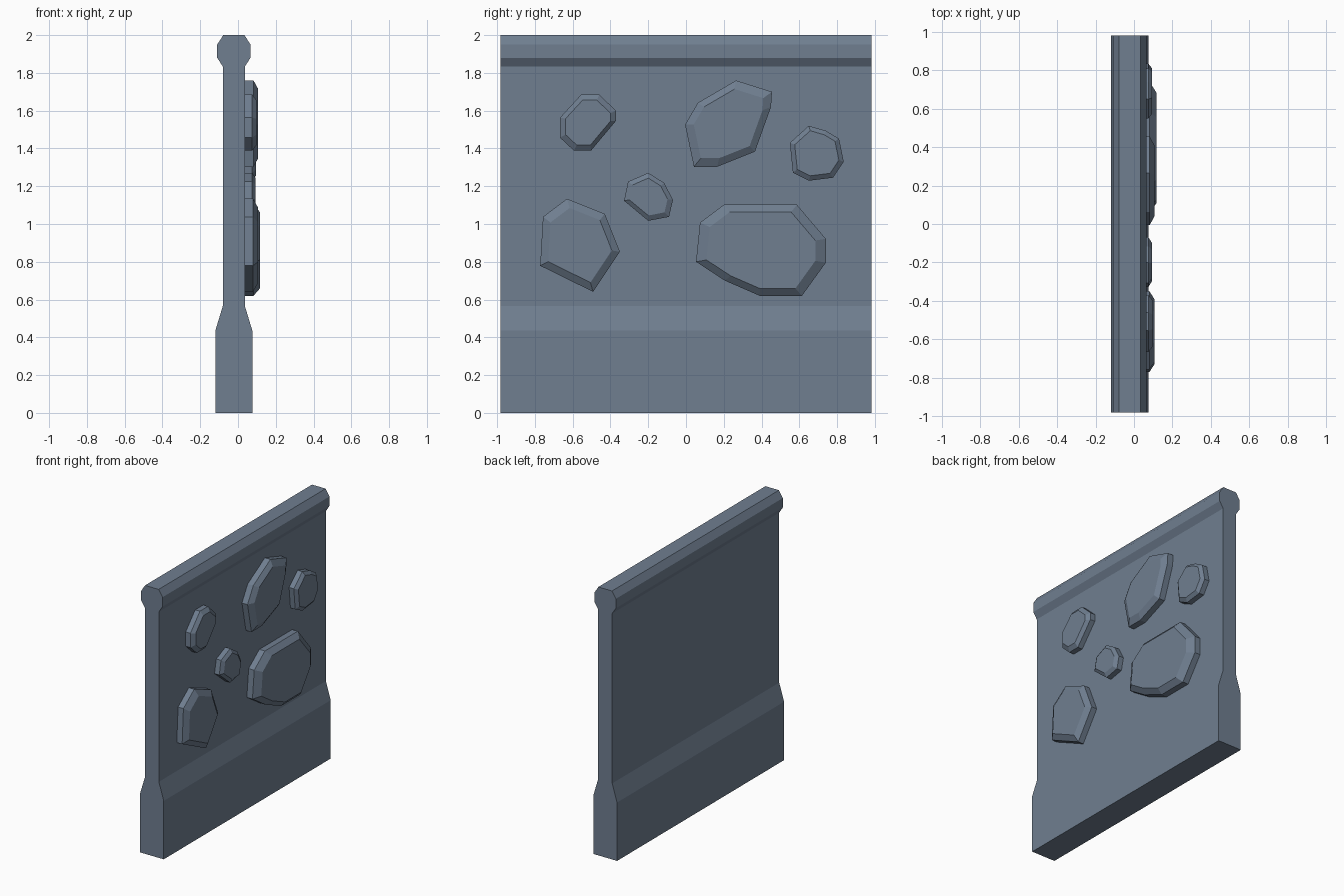
import bpy, bmesh

if "Cube" in bpy.data.objects:
    bpy.data.objects.remove(bpy.data.objects["Cube"])

slate = bpy.data.materials.new("slate_blue_grey")
slate.diffuse_color = (0.16, 0.21, 0.28, 1)
slate.use_nodes = True
slate.node_tree.nodes["Principled BSDF"].inputs["Base Color"].default_value = slate.diffuse_color


def loft(name, rings):
    """Closed solid through rings of equal point count, capped at both ends."""
    bm = bmesh.new()
    vr = [[bm.verts.new(p) for p in ring] for ring in rings]
    n = len(vr[0])
    for a, b in zip(vr, vr[1:]):
        for i in range(n):
            j = (i + 1) % n
            bm.faces.new((a[i], a[j], b[j], b[i]))
    bm.faces.new(vr[0][::-1])
    bm.faces.new(vr[-1])
    bmesh.ops.recalc_face_normals(bm, faces=bm.faces)
    me = bpy.data.meshes.new(name)
    bm.to_mesh(me)
    bm.free()
    me.materials.append(slate)
    ob = bpy.data.objects.new(name, me)
    bpy.context.collection.objects.link(ob)
    return ob


# Wall: cross-section mirrored about its mid-plane, run along y
MID, HALF_LEN = -0.022, 0.983
half = [(0.098, 0), (0.098, 0.435), (0.058, 0.567), (0.058, 1.833),
        (0.088, 1.88), (0.088, 1.95), (0.056, 2.0)]
profile = [(MID + w, z) for w, z in half] + [(MID - w, z) for w, z in reversed(half)]
loft("wall", [[(x, y, z) for x, z in profile] for y in (-HALF_LEN, HALF_LEN)])

# Raised stones on the +x face: (name, rim height, top height, inset scale, outline y/z)
stones = [
    ("stone_upper_left", 0.075, 0.098, 0.80,
     [(-.555, 1.685), (-.46, 1.685), (-.37, 1.6), (-.37, 1.547),
      (-.503, 1.388), (-.593, 1.388), (-.667, 1.457), (-.667, 1.563)]),
    ("stone_upper_middle", 0.082, 0.107, 0.80,
     [(.265, 1.76), (.455, 1.70), (.45, 1.62), (.365, 1.383),
      (.164, 1.303), (.042, 1.303), (-.005, 1.526), (.063, 1.642)]),
    ("stone_upper_right", 0.075, 0.095, 0.82,
     [(.65, 1.52), (.74, 1.494), (.81, 1.452), (.835, 1.33),
      (.778, 1.245), (.65, 1.229), (.566, 1.271), (.55, 1.43)]),
    ("stone_centre", 0.075, 0.093, 0.78,
     [(-.2, 1.271), (-.116, 1.218), (-.069, 1.128), (-.09, 1.038),
      (-.2, 1.017), (-.328, 1.123), (-.307, 1.224)]),
    ("stone_lower_left", 0.08, 0.107, 0.80,
     [(-.63, 1.134), (-.43, 1.054), (-.35, .853), (-.492, .641),
      (-.772, .779), (-.757, 1.038)]),
    ("stone_lower_right", 0.082, 0.116, 0.84,
     [(.2, 1.102), (.587, 1.102), (.74, .922), (.74, .795), (.614, .62),
      (.39, .62), (.206, .7), (.053, .8), (.074, 1.007)]),
]
for name, rim, top, s, pts in stones:
    cy = (min(p[0] for p in pts) + max(p[0] for p in pts)) / 2
    cz = (min(p[1] for p in pts) + max(p[1] for p in pts)) / 2
    loft(name, [[(0.03, y, z) for y, z in pts],
                [(rim, y, z) for y, z in pts],
                [(top, cy + (y - cy) * s, cz + (z - cz) * s) for y, z in pts]])
